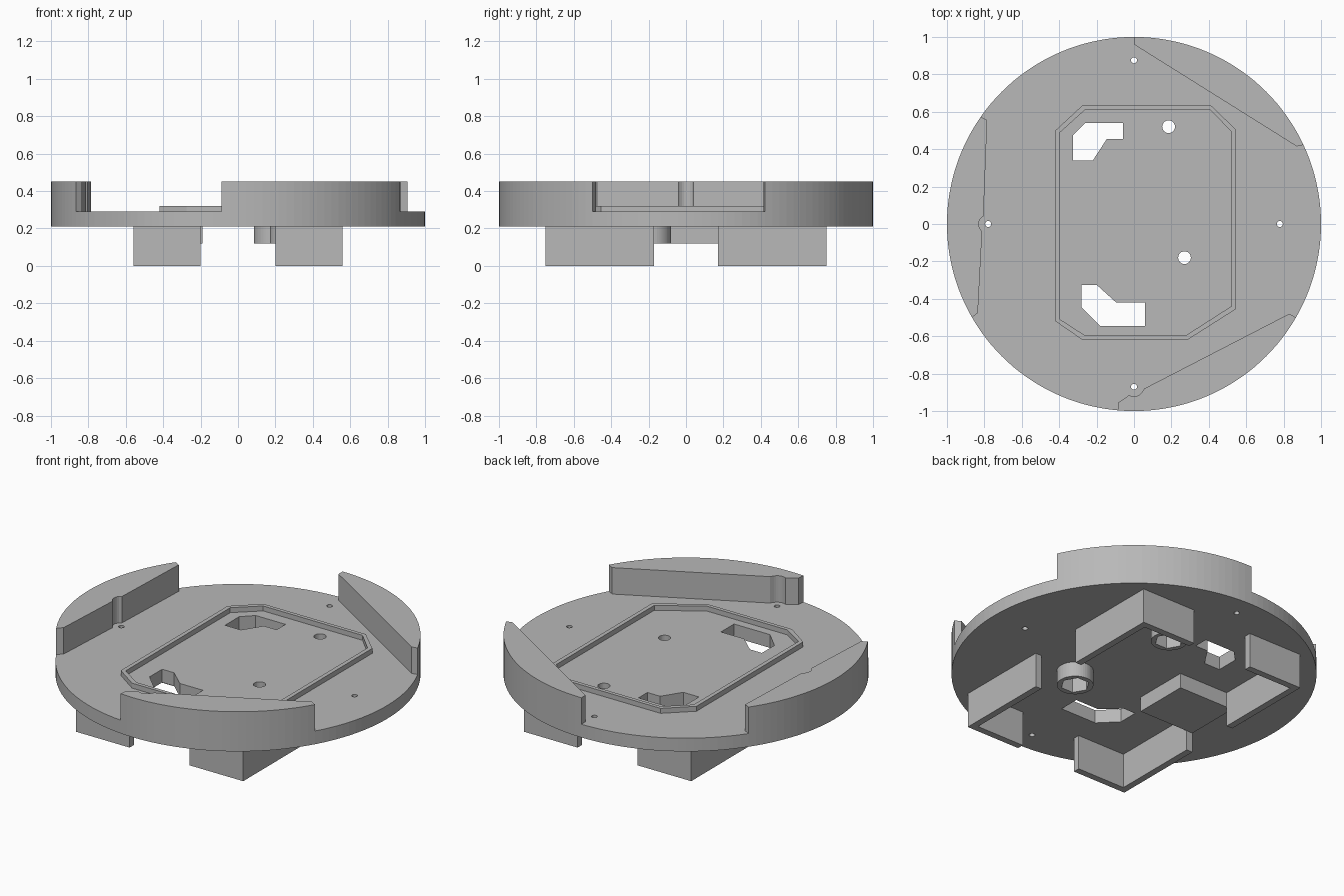
import bpy, bmesh
from math import sin, cos, radians

old = bpy.data.objects.get("Cube")
if old:
    bpy.data.objects.remove(old, do_unlink=True)

BASE, DECK, TOP = 0.21, 0.29, 0.45   # plate underside, plate top, wall top
BOSS_Z = 0.12                        # lower end of the shallow parts underneath

grey = bpy.data.materials.new("plain_grey")
grey.use_nodes = True
colour = (0.48, 0.48, 0.48, 1)
grey.diffuse_color = colour
grey.node_tree.nodes["Principled BSDF"].inputs["Base Color"].default_value = colour


def arc(cx, cy, r, start, end, n):
    """Points along an arc, both ends included."""
    angles = [radians(start + (end - start) * i / n) for i in range(n + 1)]
    return [(cx + r * cos(a), cy + r * sin(a)) for a in angles]


def circle(cx, cy, r, n):
    return arc(cx, cy, r, 0, 360, n)[:-1]


def prisms(name, outlines, z0, z1):
    """One object holding an upright prism for each outline."""
    bm = bmesh.new()
    for pts in outlines:
        face = bm.faces.new([bm.verts.new((x, y, z0)) for x, y in pts])
        ext = bmesh.ops.extrude_face_region(bm, geom=[face])["geom"]
        verts = [g for g in ext if isinstance(g, bmesh.types.BMVert)]
        bmesh.ops.translate(bm, verts=verts, vec=(0, 0, z1 - z0))
    bmesh.ops.recalc_face_normals(bm, faces=bm.faces[:])
    mesh = bpy.data.meshes.new(name)
    bm.to_mesh(mesh)
    bm.free()
    mesh.materials.append(grey)
    obj = bpy.data.objects.new(name, mesh)
    bpy.context.collection.objects.link(obj)
    return obj


def cut(obj, cutter):
    cutter.hide_render = True
    cutter.hide_viewport = True
    mod = obj.modifiers.new("cut", 'BOOLEAN')
    mod.operation = 'DIFFERENCE'
    mod.solver = 'EXACT'
    mod.object = cutter


# Round plate with pin holes, bolt holes and two cable openings
bolts = [(0.185, 0.52), (0.27, -0.18)]
pins = [(0, 0.875), (0, -0.87), (0.78, 0), (-0.78, 0)]
back_opening = [(-0.325, 0.475), (-0.325, 0.34), (-0.22, 0.34), (-0.145, 0.455),
                (-0.06, 0.455), (-0.06, 0.54), (-0.26, 0.54)]
front_opening = [(-0.28, -0.325), (-0.28, -0.445), (-0.18, -0.545), (0.06, -0.545),
                 (0.06, -0.42), (-0.095, -0.42), (-0.2, -0.325)]
holes = [circle(x, y, 0.034, 24) for x, y in bolts]
holes += [circle(x, y, 0.016, 16) for x, y in pins]
plate = prisms("round_plate", [circle(0, 0, 1, 144)], BASE, DECK)
cut(plate, prisms("plate_hole_cutter", holes + [back_opening, front_opening],
                  BASE - 0.05, DECK + 0.05))

# Three raised edge walls: outer arc, then the inner side with its pin notch
walls = {
    "back_wall": (25, [(0, 0.96), (0.87, 0.415)]),
    "side_wall": (145, [(-0.835, -0.475), (-0.812, -0.04)]
                  + arc(-0.78, 0, 0.05, 220, 140, 6) + [(-0.805, 0.04), (-0.785, 0.555)]),
    "front_wall": (265, [(0.83, -0.48), (0.055, -0.88)]
                   + arc(0, -0.87, 0.052, -35, -120, 6) + [(-0.085, -0.955)]),
}
for name, (start, inner) in walls.items():
    prisms(name, [arc(0, 0, 1, start, start + 65, 26) + inner], DECK, TOP)

# Low rim around the central bay
outer = [(-0.42, 0.5), (-0.42, -0.52), (-0.275, -0.62), (0.285, -0.62),
         (0.545, -0.455), (0.545, 0.505), (0.41, 0.635), (-0.275, 0.635)]
inner = [(-0.395, 0.49), (-0.395, -0.51), (-0.26, -0.597), (0.275, -0.597),
         (0.52, -0.44), (0.52, 0.495), (0.405, 0.612), (-0.26, 0.612)]
rim = prisms("bay_rim", [outer], DECK, 0.32)
cut(rim, prisms("bay_rim_cutter", [inner], DECK - 0.05, 0.37))

# Four corner brackets underneath, L-shaped and mirrored
X, Y, T = 0.56, 0.75, 0.04
corner = [(X, Y), (0.2, Y), (0.2, Y - T), (X - T, Y - T), (X - T, 0.17), (X, 0.17)]
for sx, side in ((1, "left"), (-1, "right")):
    for sy, end in ((1, "back"), (-1, "front")):
        prisms(f"{end}_{side}_bracket", [[(sx * x, sy * y) for x, y in corner]], 0, BASE)

# Shallow block between the two brackets of one side
prisms("spacer_block", [[(-X, -0.17), (-0.19, -0.17), (-0.19, 0.17), (-X, 0.17)]],
       BOSS_Z, BASE)

# Bolt bosses with hexagonal nut pockets
bosses = prisms("bolt_bosses", [circle(x, y, 0.1, 48) for x, y in bolts], BOSS_Z, BASE)
cut(bosses, prisms("nut_pocket_cutter", [circle(x, y, 0.08, 6) for x, y in bolts],
                   BOSS_Z - 0.05, BASE + 0.05))
